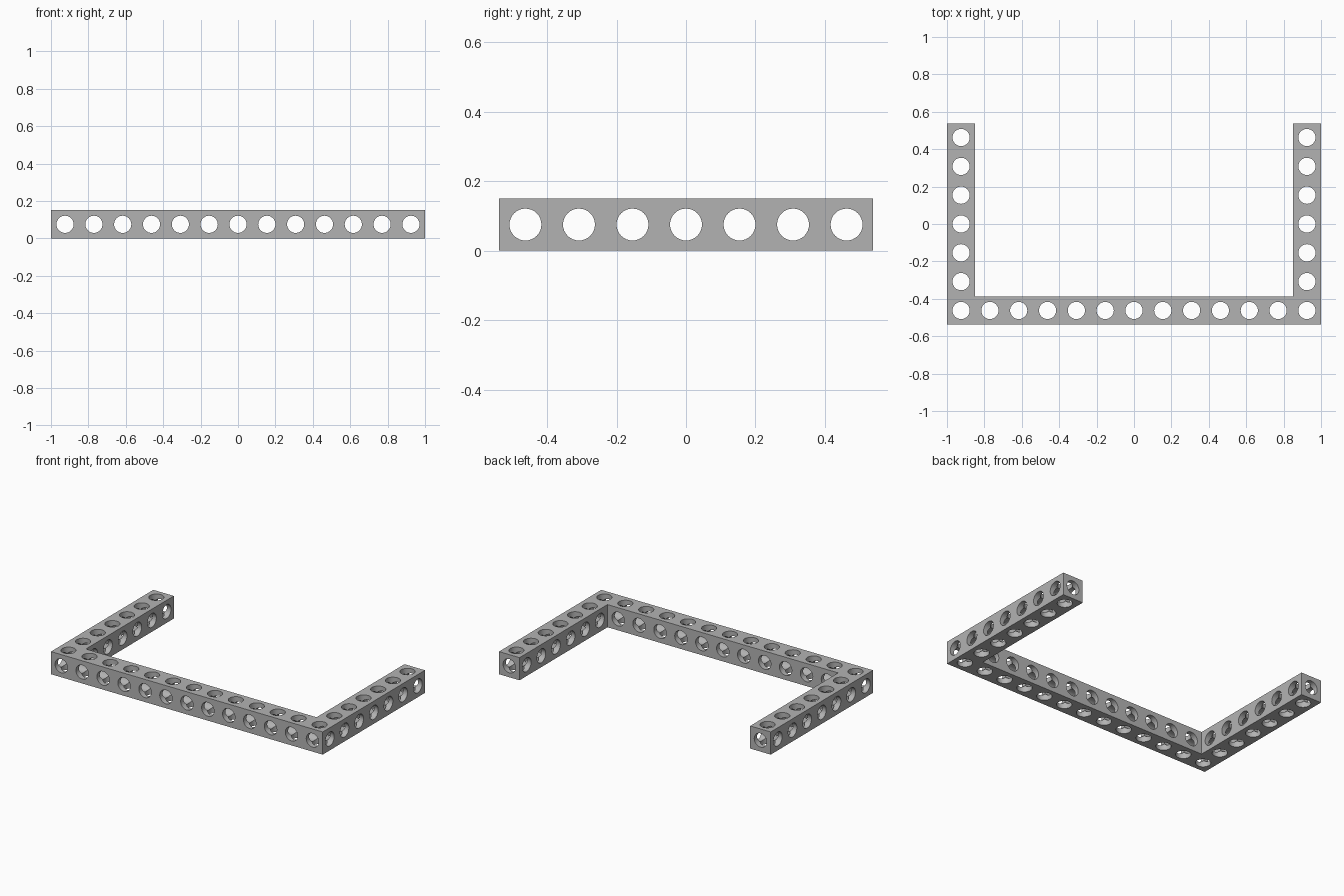
import bpy
import bmesh
from math import pi
from mathutils import Matrix, Vector

if "Cube" in bpy.data.objects:
    bpy.data.objects.remove(bpy.data.objects["Cube"])

PITCH = 0.1541            # spacing between holes
WIDTH = 2 - 12 * PITCH    # square section of the beams
RADIUS = 0.046
X_END, Y_END = 6 * PITCH, 3 * PITCH
MID = WIDTH / 2
XS = [(i - 6) * PITCH for i in range(13)]
YS = [(i - 3) * PITCH for i in range(7)]

grey = bpy.data.materials.new("grey metal")
grey.use_nodes = True
colour = (0.45, 0.45, 0.45, 1)
grey.diffuse_color = colour
grey.node_tree.nodes["Principled BSDF"].inputs["Base Color"].default_value = colour


def make_object(name, bm):
    mesh = bpy.data.meshes.new(name)
    bmesh.ops.recalc_face_normals(bm, faces=bm.faces)
    bm.to_mesh(mesh)
    bm.free()
    mesh.materials.append(grey)
    obj = bpy.data.objects.new(name, mesh)
    bpy.context.collection.objects.link(obj)
    return obj


def drills(name, centres, length, rotation):
    """A row of parallel rods used to bore the holes."""
    bm = bmesh.new()
    for c in centres:
        bmesh.ops.create_cone(bm, cap_ends=True, segments=32, radius1=RADIUS,
                              radius2=RADIUS, depth=length,
                              matrix=Matrix.Translation(Vector(c)) @ rotation)
    obj = make_object(name, bm)
    obj.hide_render = True
    return obj


# U-shaped frame: outline extruded upwards
xo, xi = X_END + MID, X_END - MID
yo, yi = Y_END + MID, -Y_END + MID
outline = [(-xo, -yo), (xo, -yo), (xo, yo), (xi, yo),
           (xi, yi), (-xi, yi), (-xi, yo), (-xo, yo)]
bm = bmesh.new()
base = bm.faces.new([bm.verts.new((x, y, 0)) for x, y in outline])
top = bmesh.ops.extrude_face_region(bm, geom=[base])["geom"]
bmesh.ops.translate(bm, vec=(0, 0, WIDTH),
                    verts=[v for v in top if isinstance(v, bmesh.types.BMVert)])
frame = make_object("perforated_u_frame", bm)

# Holes along all three axes, including the long bores through each beam
upright = Matrix.Identity(4)
along_x = Matrix.Rotation(pi / 2, 4, "Y")
along_y = Matrix.Rotation(pi / 2, 4, "X")
plan = [(x, -Y_END, MID) for x in XS]
plan += [(s * X_END, y, MID) for s in (-1, 1) for y in YS[1:]]
cutters = [
    drills("vertical_drills", plan, 0.4, upright),
    drills("side_drills", [(0, y, MID) for y in YS], 2.4, along_x),
    drills("front_drills", [(x, 0, MID) for x in XS], 1.4, along_y),
]
bpy.context.view_layer.objects.active = frame
for cutter in cutters:
    mod = frame.modifiers.new(cutter.name, "BOOLEAN")
    mod.operation = "DIFFERENCE"
    mod.solver = "EXACT"
    mod.object = cutter
    bpy.ops.object.modifier_apply(modifier=mod.name)
    bpy.data.objects.remove(cutter)

# Smooth bores, sharp rims
bpy.ops.object.select_all(action="DESELECT")
frame.select_set(True)
bpy.ops.object.shade_smooth_by_angle(angle=pi / 6)
